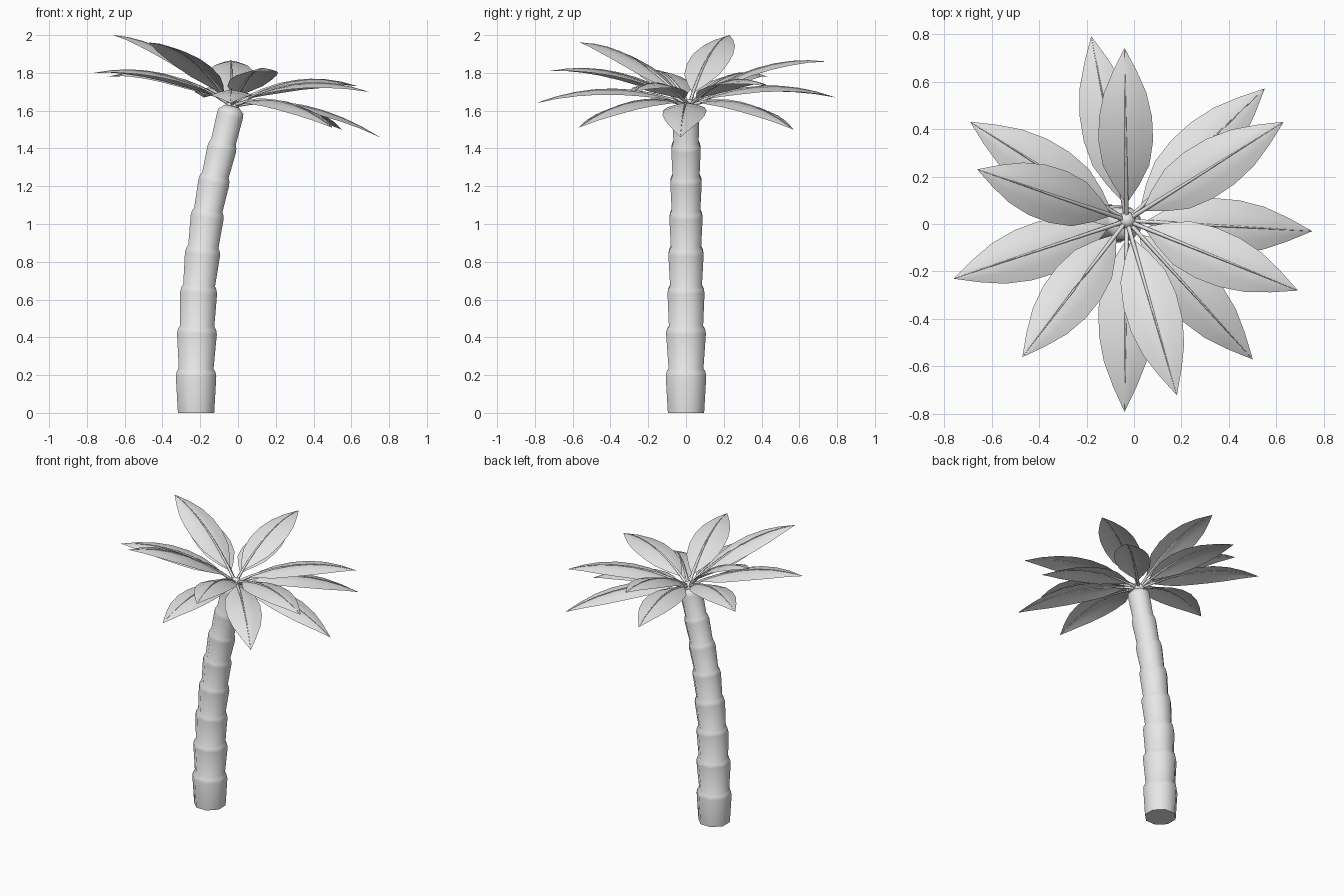
import bpy, bmesh, math
from mathutils import Vector, Matrix

cube = bpy.data.objects.get("Cube")
if cube:
    bpy.data.objects.remove(cube, do_unlink=True)

grey = bpy.data.materials.new("light grey")
grey.use_nodes = True
grey.diffuse_color = (0.8, 0.8, 0.8, 1)
grey.node_tree.nodes["Principled BSDF"].inputs["Base Color"].default_value = (0.8, 0.8, 0.8, 1)


def finish(name, bm, angle):
    """Turn a bmesh into a smooth shaded object."""
    mesh = bpy.data.meshes.new(name)
    bm.to_mesh(mesh)
    bm.free()
    mesh.materials.append(grey)
    obj = bpy.data.objects.new(name, mesh)
    bpy.context.collection.objects.link(obj)
    bpy.ops.object.select_all(action="DESELECT")
    obj.select_set(True)
    bpy.context.view_layer.objects.active = obj
    bpy.ops.object.shade_smooth_by_angle(angle=math.radians(angle))


def tube(bm, rings, sides):
    """Skin rings of (centre, axis direction, radius) and cap both ends."""
    loops = []
    for centre, axis, radius in rings:
        side = Vector((0, 1, 0)) if abs(axis.y) < 0.7 else Vector((1, 0, 0))
        u = (side - axis * side.dot(axis)).normalized()
        v = axis.cross(u)
        turn = [2 * math.pi * (i + 0.5) / sides for i in range(sides)]
        loops.append([bm.verts.new(centre + radius * (u * math.cos(a) + v * math.sin(a)))
                      for a in turn])
    for a, b in zip(loops, loops[1:]):
        for i in range(sides):
            j = (i + 1) % sides
            bm.faces.new((a[i], a[j], b[j], b[i]))
    bm.faces.new(loops[0][::-1])
    bm.faces.new(loops[-1])


# Trunk: stacked flared segments along a leaning path, (x, z, flare radius)
joints = [(-0.222, 0, 0.104), (-0.222, 0.205, 0.116), (-0.217, 0.43, 0.114),
          (-0.208, 0.645, 0.106), (-0.187, 0.85, 0.101), (-0.162, 1.045, 0.095),
          (-0.126, 1.23, 0.09), (-0.084, 1.405, 0.084), (-0.04, 1.585, 0.076)]
points = [Vector((x, 0, z)) for x, z, r in joints]
rings = [(points[0], Vector((0, 0, 1)), joints[0][2])]
for i in range(1, len(points)):
    after = points[min(i + 1, len(points) - 1)]
    axis = (after - points[i - 1]).normalized()
    r = joints[i][2]
    rings.append((points[i] - axis * 0.012, axis, r))
    rings.append((points[i] + axis * 0.012, axis, r * 0.96))
    if i < len(points) - 1:
        rings.append((points[i] + axis * 0.03, axis, r * 0.86))
top_axis = rings[-1][1]
rings.append((points[-1] + top_axis * 0.04, top_axis, 0.04))
bm = bmesh.new()
tube(bm, rings, 8)
finish("trunk", bm, 60)

# Crown bud where the leaves meet
crown = Vector((-0.03, 0.015, 1.625))
bm = bmesh.new()
bmesh.ops.create_icosphere(bm, subdivisions=2, radius=0.038,
                           matrix=Matrix.Translation(crown))
finish("crown_bud", bm, 60)

# Half width of a leaf blade along its length
blade = [(0.11, 0.006), (0.2, 0.052), (0.32, 0.098), (0.46, 0.115), (0.6, 0.112),
         (0.74, 0.09), (0.87, 0.05), (1.0, 0.001)]


def leaf(name, tip):
    """An arched blade with drooping edges, plus a midrib that forms the stalk."""
    tip = Vector(tip)
    control = (crown + tip) / 2 + Vector((0, 0, 0.16))
    across = Vector((0, 0, 1)).cross(tip - crown).normalized()

    def spine(t):
        return crown * (1 - t) ** 2 + control * 2 * t * (1 - t) + tip * t * t

    bm = bmesh.new()
    rows = []
    for t, w in blade:
        row = []
        for s in (-1, -0.5, 0, 0.5, 1):
            droop = Vector((0, 0, -0.24 * w * abs(s) ** 1.4))
            row.append(bm.verts.new(spine(t) + across * w * s + droop))
        rows.append(row)
    for a, b in zip(rows, rows[1:]):
        for i in range(4):
            bm.faces.new((a[i + 1], a[i], b[i], b[i + 1]))
    finish(name, bm, 60)

    bm = bmesh.new()
    steps = [k / 8 for k in range(9)]
    ribs = []
    for t in steps:
        axis = ((control - crown) * (1 - t) + (tip - control) * t).normalized()
        ribs.append((spine(t), axis, 0.0095 * (1 - t) ** 1.2 + 0.001))
    tube(bm, ribs, 5)
    finish(name + "_rib", bm, 75)


# Leaves, listed by tip position around the crown
tips = [(-0.18, 0.79, 1.67), (-0.04, 0.74, 1.86), (0.55, 0.57, 1.50), (0.63, 0.43, 1.73),
        (0.75, -0.03, 1.46), (0.69, -0.28, 1.70), (0.50, -0.57, 1.51), (0.18, -0.72, 1.81),
        (-0.04, -0.79, 1.64), (-0.47, -0.56, 1.96), (-0.76, -0.23, 1.80),
        (-0.66, 0.23, 2.0), (-0.69, 0.43, 1.78)]
for number, tip in enumerate(tips, 1):
    leaf(f"leaf_{number}", tip)
